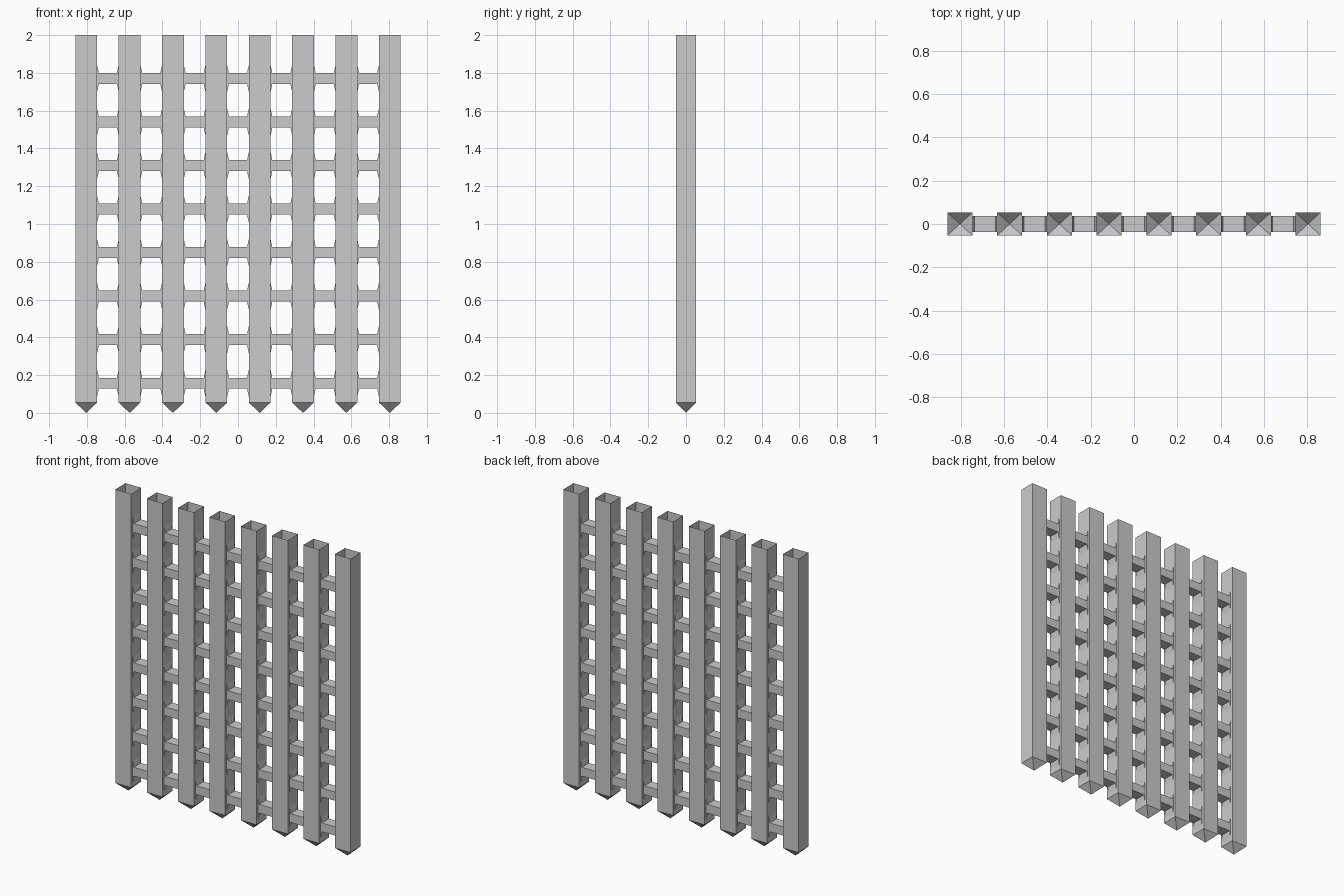
import bpy

if "Cube" in bpy.data.objects:
    bpy.data.objects.remove(bpy.data.objects["Cube"])

PITCH = 0.2296          # post spacing
HW, HD = 0.0575, 0.053  # post half width and half depth
RH, RD = 0.029, 0.037   # rail half height and half depth
TIP, TOP = 0.055, 2.0


def make(name, verts, faces, smooth=True):
    me = bpy.data.meshes.new(name)
    me.from_pydata(verts, [], faces)
    me.update()
    ob = bpy.data.objects.new(name, me)
    bpy.context.collection.objects.link(ob)
    return ob


def post(x):
    # hollow square tube, open at the top, with a pyramid point below
    corners = [(-HW, -HD), (HW, -HD), (HW, HD), (-HW, HD)]
    v = [(x + a, b, z) for z in (TIP, TOP) for a, b in corners] + [(x, 0, 0)]
    f = [(i, (i + 1) % 4, 4 + (i + 1) % 4, 4 + i) for i in range(4)]
    f += [((i + 1) % 4, i, 8) for i in range(4)]
    return make("post", v, f)


def rail(x, z):
    # short bar between two posts, flared where it meets them, open ended
    g = PITCH / 2 - HW
    half = [(g, RH + 0.042), (g - 0.006, RH + 0.016), (g - 0.009, RH)]
    stations = [(-a, h) for a, h in half] + half[::-1]
    v, f = [], []
    for a, h in stations:
        v += [(x + a, -RD, z - h), (x + a, RD, z - h),
              (x + a, RD, z + h), (x + a, -RD, z + h)]
    for s in range(len(stations) - 1):
        for i in range(4):
            j = (i + 1) % 4
            f.append((4 * s + i, 4 * s + 4 + i, 4 * s + 4 + j, 4 * s + j)[::-1])
    return make("rail", v, f)


# eight posts
for i in range(8):
    post((i - 3.5) * PITCH)

# eight rows of rails in the seven gaps
for i in range(7):
    for k in range(8):
        rail((i - 3) * PITCH, 0.157 + k * 0.2305)
